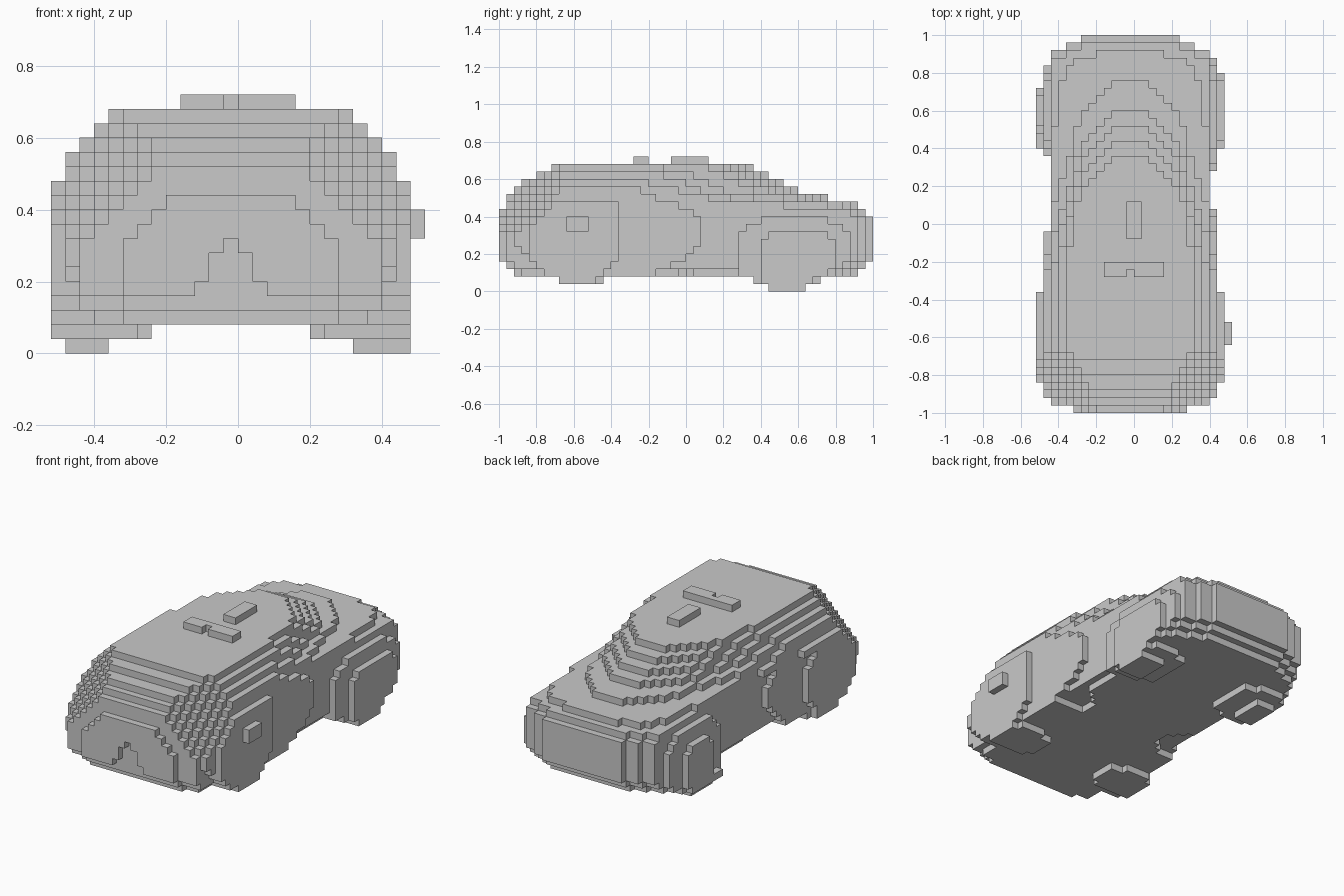
import bpy, bmesh

cube = bpy.data.objects.get("Cube")
if cube:
    bpy.data.objects.remove(cube, do_unlink=True)

S = 0.04          # block size
AXIS = -0.02      # the body's own centre line
GREY = (0.585, 0.585, 0.585, 1)

grey = bpy.data.materials.new("plain_grey")
grey.use_nodes = True
grey.diffuse_color = GREY
grey.node_tree.nodes["Principled BSDF"].inputs["Base Color"].default_value = GREY


def lerp(points, t):
    """Piecewise linear lookup."""
    if t <= points[0][0]:
        return points[0][1]
    for (a, u), (b, v) in zip(points, points[1:]):
        if t <= b:
            return u + (v - u) * (t - a) / (b - a)
    return points[-1][1]


def make_blocks(name, inside):
    """Build the outer skin of all grid blocks whose centre passes the test."""
    cells = {(i, j, k) for i in range(-13, 13) for j in range(-25, 25) for k in range(18)
             if inside((i + 0.5) * S - AXIS, (j + 0.5) * S, k)}
    bm = bmesh.new()
    verts = {}

    def vert(p):
        if p not in verts:
            verts[p] = bm.verts.new([c * S for c in p])
        return verts[p]

    for cell in cells:
        for axis in range(3):
            u, v = (axis + 1) % 3, (axis + 2) % 3
            for side in (0, 1):
                near = list(cell)
                near[axis] += 2 * side - 1
                if tuple(near) in cells:
                    continue
                ring = []
                for du, dv in ((0, 0), (1, 0), (1, 1), (0, 1)):
                    p = list(cell)
                    p[axis] += side
                    p[u] += du
                    p[v] += dv
                    ring.append(vert(tuple(p)))
                bm.faces.new(ring if side else ring[::-1])
    mesh = bpy.data.meshes.new(name)
    bm.to_mesh(mesh)
    bm.free()
    mesh.materials.append(grey)
    obj = bpy.data.objects.new(name, mesh)
    bpy.context.collection.objects.link(obj)


def make_box(name, x0, x1, y0, y1, z0, z1):
    bpy.ops.mesh.primitive_cube_add(size=1, location=((x0 + x1) / 2, (y0 + y1) / 2, (z0 + z1) / 2))
    obj = bpy.context.object
    obj.name = name
    obj.scale = (x1 - x0, y1 - y0, z1 - z0)
    obj.data.materials.append(grey)


def bulge(y, z, cy, cz, ry, rz, power):
    return abs((y - cy) / ry) ** power + abs((z - cz) / rz) ** power < 1


# Length limits of each layer and its half widths at the tall end and the middle
ENDS = {2: (-0.92, 0.92), 3: (-0.96, 0.96), 10: (-1, 0.96), 11: (-0.96, 0.92),
        12: (-0.96, 0.76), 13: (-0.92, 0.6), 14: (-0.88, 0.52),
        15: (-0.8, 0.44), 16: (-0.72, 0.36)}
WIDTHS = {11: (0.48, 0.42), 12: (0.47, 0.4), 13: (0.46, 0.38),
          14: (0.42, 0.36), 15: (0.38, 0.34), 16: (0.34, 0.3)}

# Rounding of the corners, as half width against distance from the end
LOW_NOSE = [(0.02, 0.25), (0.06, 0.35), (0.1, 0.4), (0.14, 0.44), (0.18, 0.51)]
HOOD_NOSE = [(0.02, 0.18), (0.06, 0.3), (0.12, 0.35), (0.4, 0.4), (0.6, 0.51)]
SCREEN_NOSE = [(0.02, 0.1), (0.1, 0.18), (0.18, 0.24), (0.3, 0.3), (0.46, 0.335),
               (0.6, 0.38), (0.75, 0.51)]
TAIL = [(0.02, 0.31), (0.06, 0.42), (0.1, 0.46), (0.14, 0.49), (0.18, 0.53),
        (0.3, 0.66), (0.5, 0.9)]

# Swollen wings over the wheels for each side: half width, then the bulge
RIGHT_WINGS = [(0.46, (-0.42, 0.32, 0.51, 0.25, 2)), (0.46, (0.58, 0.2, 0.31, 0.21, 2.5)),
               (0.5, (-0.6, 0.29, 0.26, 0.22, 2.6)), (0.5, (0.6, 0.16, 0.21, 0.17, 2.5))]
LEFT_WINGS = [(0.46, (-0.5, 0.3, 0.41, 0.25, 2)), (0.46, (0.6, 0.2, 0.25, 0.21, 2.2)),
              (0.5, (-0.62, 0.26, 0.24, 0.23, 1.8)), (0.5, (0.6, 0.16, 0.14, 0.16, 2))]


def body(x, y, k):
    if k < 2 or k > 16:
        return False
    z = (k + 0.5) * S
    y0, y1 = ENDS.get(k, (-1, 1))
    if not y0 < y < y1:
        return False
    if k in WIDTHS:
        tall, mid = WIDTHS[k]
        width = lerp([(-0.36, tall), (0.1, mid)], y)
    else:
        # The lowest layer is cut in between the wheels
        width = min(0.38, 0.24 + 0.9 * abs(y + 0.1)) if k == 2 else 0.42
        for wing, shape in RIGHT_WINGS if x > 0 else LEFT_WINGS:
            if bulge(y, z, *shape):
                width = max(width, wing)
    nose = LOW_NOSE if k < 11 else HOOD_NOSE if k == 11 else SCREEN_NOSE
    # The tall end rounds off towards the roof
    tail = lerp(TAIL, y - y0 if k < 4 else y + 1) - max(0, z - 0.3)
    width = min(width, lerp(nose, y1 - y), tail)
    # Pointed notch in the tall end
    if y < -0.96 and abs(x) < 0.6 * (0.34 - z):
        return False
    return abs(x) < width + 0.001


make_blocks("body", body)


# Wheel bottoms under the floor
def wheel(y_mid, tip, reach):
    def test(x, y, k):
        if k == 0:
            return abs(x) > 0.34 and -0.46 < x < 0.49 and abs(y - y_mid) < tip
        return k == 1 and 0.22 < abs(x) < 0.49 and abs(y - y_mid) < reach - 0.3 * abs(abs(x) - 0.38)
    return test


make_blocks("hood_end_wheels", wheel(0.54, 0.1, 0.19))
make_blocks("tall_end_wheels", wheel(-0.56, 0, 0.13))

# Raised strips on the roof and the stud on one side
make_box("roof_strip", -0.04, 0.04, -0.08, 0.12, 0.68, 0.72)
make_box("roof_bar_right", -0.16, -0.04, -0.28, -0.2, 0.68, 0.72)
make_box("roof_bar_middle", -0.04, 0, -0.24, -0.2, 0.68, 0.72)
make_box("roof_bar_left", 0, 0.16, -0.28, -0.2, 0.68, 0.72)
make_box("side_stud", 0.47, 0.52, -0.64, -0.52, 0.32, 0.4)
